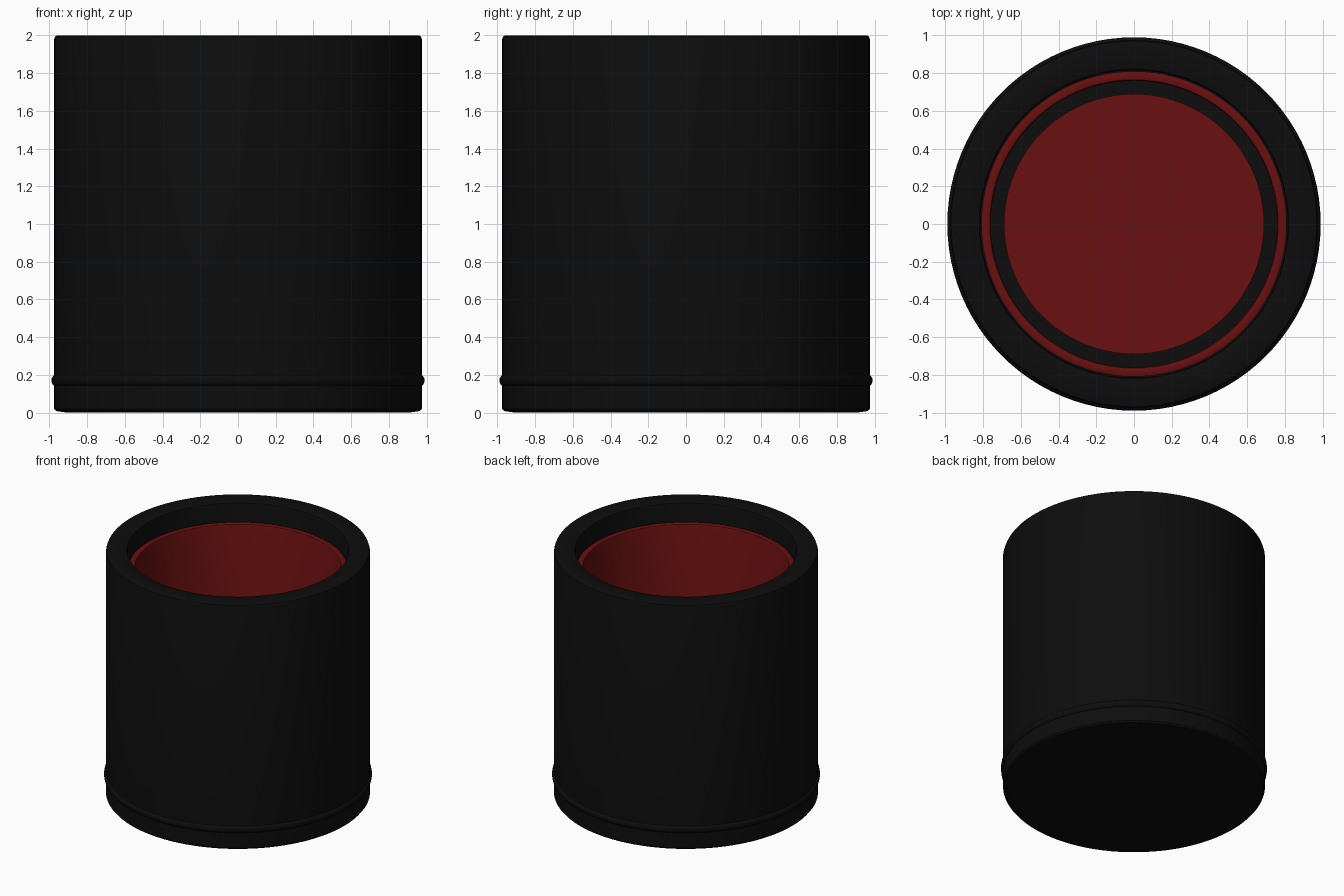
import bpy, bmesh, math

if "Cube" in bpy.data.objects:
    bpy.data.objects.remove(bpy.data.objects["Cube"])

SEGS = 96


def material(name, color):
    m = bpy.data.materials.new(name)
    m.diffuse_color = color
    m.use_nodes = True
    m.node_tree.nodes["Principled BSDF"].inputs["Base Color"].default_value = m.diffuse_color
    return m


black = material("black_leather", (0.004, 0.004, 0.004, 1))
red = material("red_felt", (0.14, 0.005, 0.005, 1))


def lathe(name, profile, mat, closed=False):
    """Spin an (r, z) profile around the z axis."""
    bm = bmesh.new()
    verts = [bm.verts.new((r, 0, z)) for r, z in profile]
    edges = [bm.edges.new(p) for p in zip(verts, verts[1:])]
    if closed:
        edges.append(bm.edges.new((verts[-1], verts[0])))
    bmesh.ops.spin(bm, geom=verts + edges, cent=(0, 0, 0), axis=(0, 0, 1),
                   angle=2 * math.pi, steps=SEGS, use_duplicate=False)
    bmesh.ops.remove_doubles(bm, verts=bm.verts, dist=1e-4)
    bmesh.ops.recalc_face_normals(bm, faces=bm.faces)
    me = bpy.data.meshes.new(name)
    bm.to_mesh(me)
    bm.free()
    ob = bpy.data.objects.new(name, me)
    bpy.context.collection.objects.link(ob)
    me.materials.append(mat)
    bpy.ops.object.select_all(action='DESELECT')
    ob.select_set(True)
    bpy.context.view_layer.objects.active = ob
    bpy.ops.object.shade_smooth_by_angle(angle=math.radians(30))
    return ob


# Outer shell with thick rolled rim and inner floor
lathe("cup_body", [
    (0, 0), (0.91, 0), (0.965, 0.008), (0.975, 0.02), (0.975, 1.98),
    (0.97, 1.995), (0.96, 2.0), (0.83, 2.0), (0.82, 1.995), (0.815, 1.98),
    (0.815, 0.15), (0, 0.15)], black)

# Raised bead around the base
bead = [(0.965 + 0.025 * math.cos(a), 0.17 + 0.03 * math.sin(a))
        for a in (2 * math.pi * i / 16 for i in range(16))]
lathe("base_bead", bead, black, closed=True)

# Felt lining, set below the rim
lathe("felt_lining", [
    (0.76, 0.15), (0.76, 1.835), (0.765, 1.847), (0.775, 1.85),
    (0.80, 1.85), (0.81, 1.845), (0.81, 0.15)], red, closed=True)

# Felt pad on the floor
lathe("floor_pad", [
    (0, 0.152), (0.69, 0.152), (0.69, 0.17), (0, 0.17)], red)
